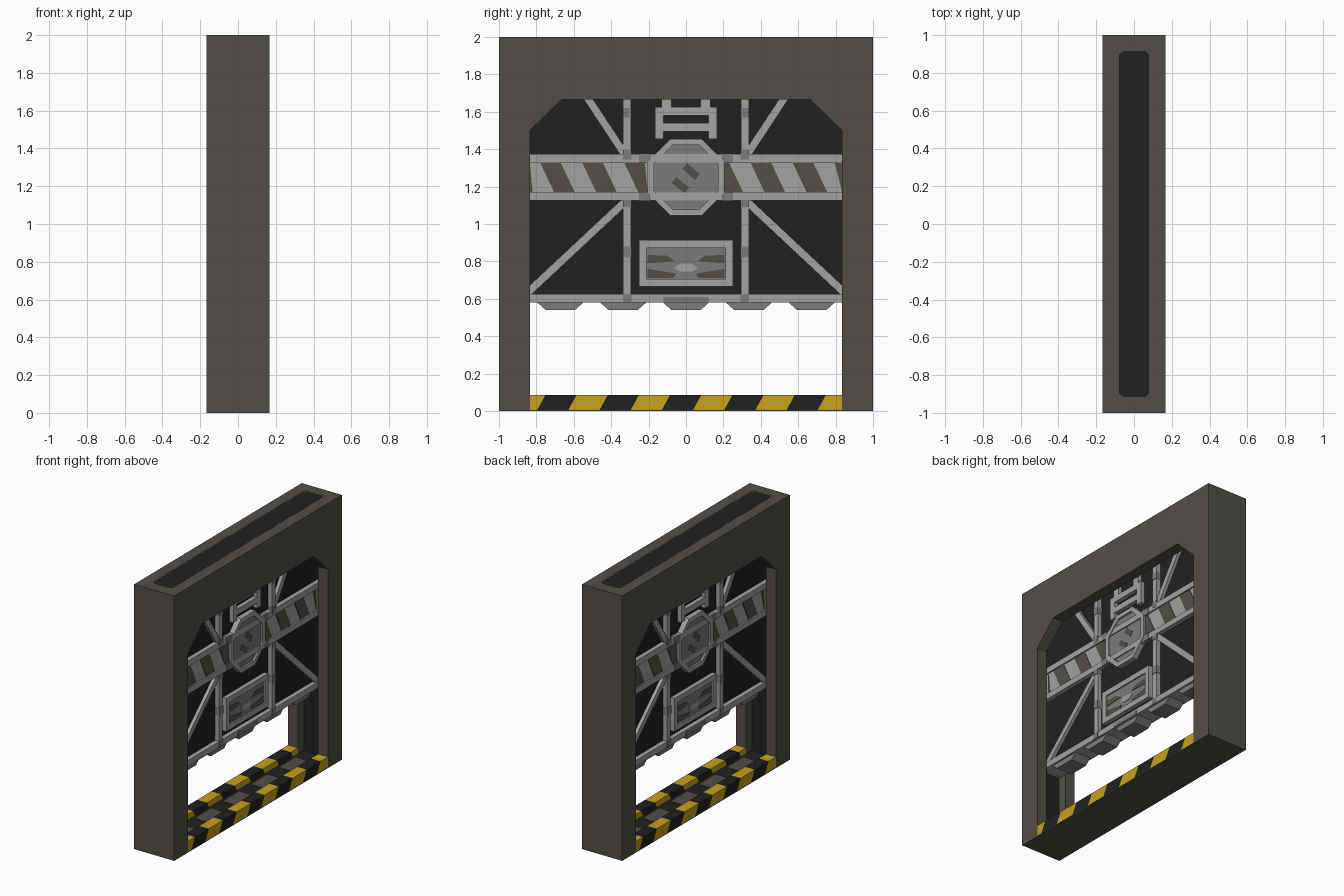
import bpy, bmesh, math

if "Cube" in bpy.data.objects:
    bpy.data.objects.remove(bpy.data.objects["Cube"])

def material(name, r, g, b):
    m = bpy.data.materials.new(name)
    m.diffuse_color = (r, g, b, 1)
    m.use_nodes = True
    m.node_tree.nodes["Principled BSDF"].inputs["Base Color"].default_value = m.diffuse_color
    return m

FRAME = material("warm dark grey", .086, .078, .066)
BLACK = material("near black", .0155, .0155, .0155)
LIGHT = material("light grey", .36, .36, .35)
MID = material("mid grey", .2, .2, .2)
YELLOW = material("hazard yellow", .58, .36, .013)

def part(name, prisms, mat, both=True):
    """Prisms are (yz outline, x0, x1); both adds a copy turned half round z."""
    bm = bmesh.new()
    for pts, x0, x1 in prisms:
        for s in ((1, -1) if both else (1,)):
            a = [bm.verts.new((s * x0, s * y, z)) for y, z in pts]
            b = [bm.verts.new((s * x1, s * y, z)) for y, z in pts]
            bm.faces.new(a)
            bm.faces.new(b[::-1])
            n = len(pts)
            for i in range(n):
                j = (i + 1) % n
                bm.faces.new((a[i], b[i], b[j], a[j]))
    bmesh.ops.recalc_face_normals(bm, faces=bm.faces[:])
    me = bpy.data.meshes.new(name)
    bm.to_mesh(me)
    bm.free()
    me.materials.append(mat)
    ob = bpy.data.objects.new(name, me)
    bpy.context.collection.objects.link(ob)
    return ob

def rect(y0, y1, z0, z1):
    return [(y0, z0), (y1, z0), (y1, z1), (y0, z1)]

def bar(y0, z0, y1, z1, w):
    l = math.hypot(y1 - y0, z1 - z0)
    ny, nz = -(z1 - z0) / l * w / 2, (y1 - y0) / l * w / 2
    return [(y0 + ny, z0 + nz), (y1 + ny, z1 + nz), (y1 - ny, z1 - nz), (y0 - ny, z0 - nz)]

def octagon(apothem, z=1.25):
    r = apothem / math.cos(math.pi / 8)
    return [(r * math.cos(math.pi / 8 + i * math.pi / 4),
             z + r * math.sin(math.pi / 8 + i * math.pi / 4)) for i in range(8)]

def slant(start, width, lean, z0, z1, lo, hi):
    """Leaning stripe clamped to lo..hi; None when nothing is left."""
    c = lambda v: min(max(v, lo), hi)
    p = [(c(start), z0), (c(start + width), z0),
         (c(start + width + lean), z1), (c(start + lean), z1)]
    if p[1][0] - p[0][0] + p[2][0] - p[3][0] < .002:
        return None
    return [q for i, q in enumerate(p) if q != p[i - 1]]

# Frame: two arch slabs, with side posts and a lintel closing the middle
arch = [(-1, 0), (-.835, 0), (-.835, 1.5), (-.665, 1.665), (.665, 1.665),
        (.835, 1.5), (.835, 0), (1, 0), (1, 2), (-1, 2)]
part("frame_arches", [(arch, .085, .167)], FRAME)
part("frame_side_posts", [(rect(.915, 1, 0, 2), -.085, .085)], FRAME)
part("frame_lintel", [(rect(-.915, .915, 1.95, 1.999), -.085, .085)], FRAME, False)
part("frame_base", [(rect(-.835, .835, 0, .006), -.167, .167),
                    (rect(-.915, .915, 0, .035), -.085, .085)], FRAME, False)
part("jamb_grooves", [(rect(.907, .915, .035, 1.95), -.085, .085)], BLACK)

# Dark inset on top of the frame, with clipped corners
bpy.ops.mesh.primitive_cube_add(size=1, location=(0, 0, 1.998))
top = bpy.context.object
top.name = "top_inset"
bm = bmesh.new()
outline = [(.06, -.915), (.08, -.895), (.08, .895), (.06, .915),
           (-.06, .915), (-.08, .895), (-.08, -.895), (-.06, -.915)]
f = bm.faces.new([bm.verts.new((x, y, -.003)) for x, y in outline])
r = bmesh.ops.extrude_face_region(bm, geom=[f])
bmesh.ops.translate(bm, vec=(0, 0, .005),
                    verts=[v for v in r["geom"] if isinstance(v, bmesh.types.BMVert)])
bmesh.ops.recalc_face_normals(bm, faces=bm.faces[:])
bm.to_mesh(top.data)
bm.free()
top.data.materials.append(BLACK)

# Sill: alternating hazard stripes either side of a sunken track
for name, mat, off in (("sill_yellow_stripes", YELLOW, 0), ("sill_black_stripes", BLACK, 1 / 6)):
    stripes = [slant(-.962 + off + i / 3, 1 / 6, .043, .006, .085, -.835, .835) for i in range(-1, 7)]
    part(name, [(s, .085, .167) for s in stripes if s], mat)
part("sill_track", [(rect(-.907, .907, .035, .04), -.085, .085)], BLACK, False)
teeth = [-.672, -.336, 0, .336, .672]
part("track_plates", [(rect(c - .1, c + .1, .04, .047), -.06, .06) for c in teeth], FRAME, False)

# Door slab and toothed lower edge
part("door_panel", [(rect(-.9, .9, .6, 1.9), -.045, .045)], BLACK, False)
part("door_teeth", [([(c - .125, .582), (c - .078, .54), (c + .078, .54), (c + .125, .582)],
                     -.065, .065) for c in teeth], MID, False)
part("door_bottom_rail", [(rect(-.9, .9, .58, .625), -.08, .08)], LIGHT, False)

# Door ribs, rails and braces
part("door_rails", [(rect(-.9, .9, 1.33, 1.375), .04, .08),
                    (rect(-.9, .9, 1.125, 1.168), .04, .08)], LIGHT)
part("door_ribs", [(rect(s * .315 - .021, s * .315 + .021, z0, z1), .04, .078)
                   for s in (-1, 1) for z0, z1 in ((.6, 1.14), (1.36, 1.8))], LIGHT)
braces = []
for s in (-1, 1):
    braces.append((bar(s * .31, 1.345, s * .57, 1.74, .042), .04, .07))
    braces.append((bar(s * .32, 1.125, s * .89, .592, .042), .04, .07))
part("door_braces", braces, LIGHT)
joints = []
for s in (-1, 1):
    for z0, z1 in ((.582, .625), (.82, .88), (1.09, 1.128), (1.345, 1.395), (1.57, 1.62)):
        joints.append((rect(s * .315 - .023, s * .315 + .023, z0, z1), .04, .082))
    for z0, z1 in ((1.325, 1.377), (1.123, 1.172)):
        joints.append((rect(s * .22 - .03, s * .22 + .03, z0, z1), .04, .082))
joints.append((rect(-.12, .12, .582, .61), .04, .082))
part("door_joints", joints, MID)

# Striped centre beam
part("door_beam", [(rect(-.9, .9, 1.16, 1.34), .04, .068)], LIGHT)
marks = [slant(-.705 + .225 * i, .11, -.075, 1.17, 1.328, lo, hi)
         for i in range(-1, 8) for lo, hi in ((-.835, -.205), (.205, .835))]
part("beam_stripes", [(m, .066, .072) for m in marks if m], FRAME)

# Octagonal hub: raised ring and sunken plate
o, n = octagon(.205), octagon(.172)
part("hub_ring", [([o[i], o[(i + 1) % 8], n[(i + 1) % 8], n[i]], .04, .085) for i in range(8)], LIGHT)
part("hub_plate", [(octagon(.173), .04, .072)], MID)
part("hub_marks", [(bar(-.005, 1.31, .06, 1.25, .04), .07, .075),
                   (bar(-.065, 1.235, .005, 1.18, .04), .07, .075)], FRAME)

# Lower plaque: bordered panel with worn patches
b = [(-.25, .25, .665, .706), (-.25, .25, .872, .915), (-.25, -.21, .706, .872), (.21, .25, .706, .872)]
part("plaque_border", [(rect(*q), .04, .078) for q in b], LIGHT)
part("plaque_panel", [(rect(-.212, .212, .704, .874), .04, .068)], MID)
patches = []
for s in (-1, 1):
    patches.append(([(s * .205, .79), (s * .06, .8), (s * .1, .83), (s * .205, .835)], .066, .071))
    patches.append(([(s * .205, .71), (s * .07, .71), (s * .05, .735), (s * .205, .76)], .066, .071))
part("plaque_dark_patches", patches, FRAME)
part("plaque_light_patch", [([(-.065, .765), (-.03, .745), (.03, .745), (.065, .765),
                              (.03, .788), (-.03, .788)], .066, .071)], LIGHT)

# Ladder-shaped handle at the top of the door
h = [(-.12, .12, 1.58, 1.625), (-.12, .12, 1.495, 1.54)]
for s in (-1, 1):
    h.append((s * .1425 - .0225, s * .1425 + .0225, 1.455, 1.625))
    h.append((s * .105 - .027, s * .105 + .027, 1.62, 1.7))
part("door_handle", [(rect(*q), .04, .076) for q in h], LIGHT)
